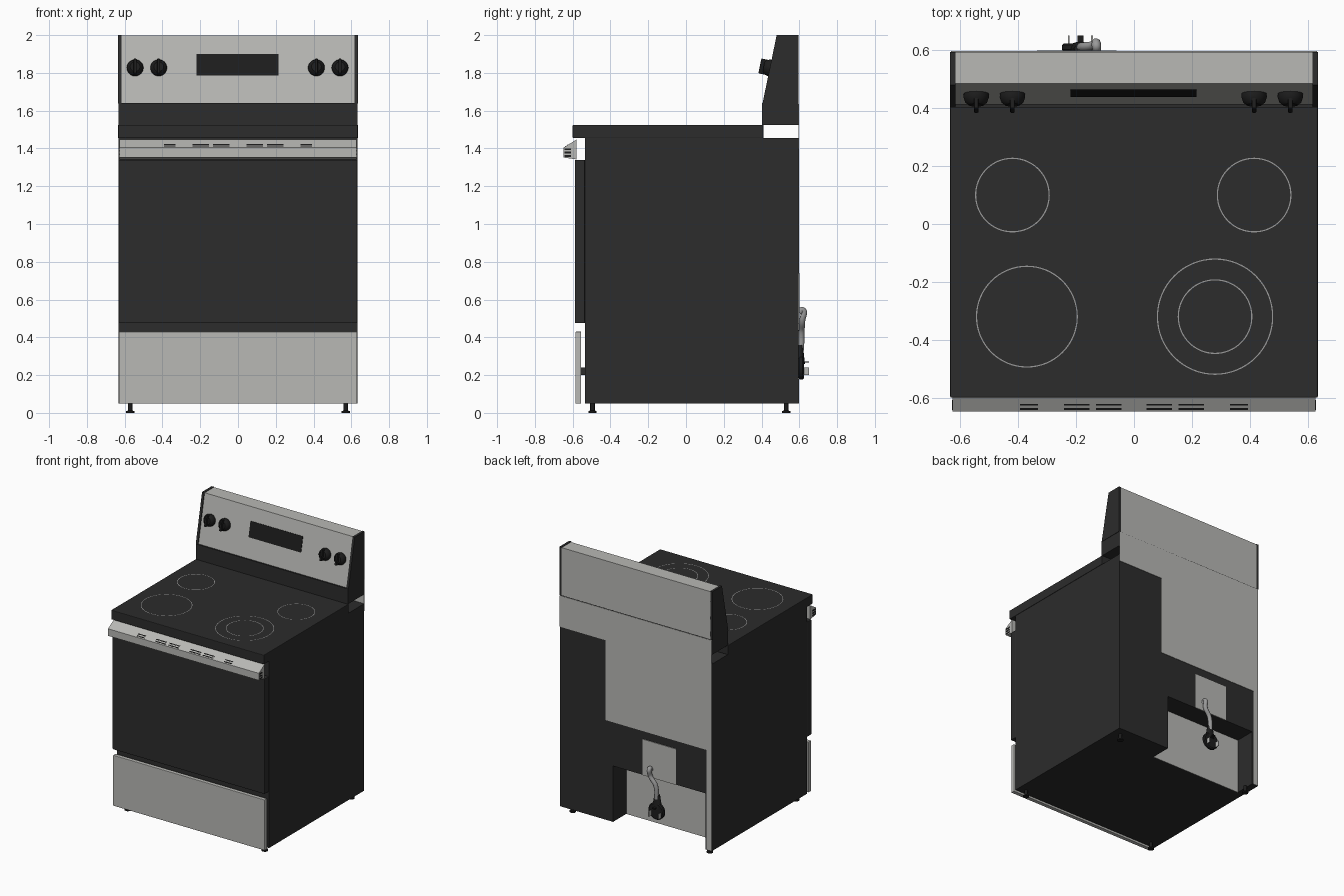
import bpy, bmesh, math
from mathutils import Vector, Matrix

cube = bpy.data.objects.get("Cube")
if cube:
    bpy.data.objects.remove(cube)


def material(name, rgb):
    m = bpy.data.materials.new(name)
    m.use_nodes = True
    m.diffuse_color = (*rgb, 1)
    m.node_tree.nodes["Principled BSDF"].inputs["Base Color"].default_value = (*rgb, 1)
    return m


black = material("black enamel", (0.025, 0.025, 0.025))
dark = material("dark plastic", (0.012, 0.012, 0.012))
steel = material("brushed steel", (0.48, 0.48, 0.46))
grey = material("ring grey", (0.32, 0.32, 0.32))


def finish(name, bm, mat, smooth=False):
    bmesh.ops.recalc_face_normals(bm, faces=bm.faces)
    mesh = bpy.data.meshes.new(name)
    bm.to_mesh(mesh)
    bm.free()
    mesh.materials.append(mat)
    ob = bpy.data.objects.new(name, mesh)
    bpy.context.collection.objects.link(ob)
    if smooth:
        bpy.ops.object.select_all(action="DESELECT")
        ob.select_set(True)
        bpy.context.view_layer.objects.active = ob
        bpy.ops.object.shade_smooth_by_angle(angle=math.radians(35))
    return ob


def box(name, x, y, z, mat, bevel=0):
    """Box given by its (min, max) range on each axis."""
    bm = bmesh.new()
    bmesh.ops.create_cube(bm, size=1)
    for v in bm.verts:
        v.co = [r[0] + (c + 0.5) * (r[1] - r[0]) for c, r in zip(v.co, (x, y, z))]
    if bevel:
        bmesh.ops.bevel(bm, geom=bm.edges[:], offset=bevel, segments=2,
                        affect="EDGES", profile=0.5)
    return finish(name, bm, mat)


def prism(name, profile, x, mat):
    """Side profile of (y, z) points extruded along x."""
    bm = bmesh.new()
    face = bm.faces.new([bm.verts.new((x[0], *p)) for p in profile])
    out = bmesh.ops.extrude_face_region(bm, geom=[face])["geom"]
    moved = [g for g in out if isinstance(g, bmesh.types.BMVert)]
    bmesh.ops.translate(bm, verts=moved, vec=(x[1] - x[0], 0, 0))
    return finish(name, bm, mat)


def lathe(name, profile, matrix, mat, sides=32):
    """Profile of (radius, height) points turned about local z."""
    bm = bmesh.new()
    loops = []
    for r, h in profile:
        loops.append([bm.verts.new((r * math.cos(a), r * math.sin(a), h))
                      for a in (math.tau * i / sides for i in range(sides))])
    for a, b in zip(loops, loops[1:]):
        for i in range(sides):
            j = (i + 1) % sides
            bm.faces.new((a[i], a[j], b[j], b[i]))
    bm.faces.new(loops[0])
    bm.faces.new(loops[-1])
    bm.transform(matrix)
    return finish(name, bm, mat, True)


# Cabinet with the socket recess cut into the lower back
W = 0.632
BACK = 0.595
body = box("cabinet", (-W, W), (-0.535, BACK), (0.05, 1.455), black)
cutter = box("recess_cutter", (-0.58, 0.19), (0.435, 0.7), (0, 0.47), black)
cutter.hide_render = True
cut = body.modifiers.new("recess", "BOOLEAN")
cut.operation = "DIFFERENCE"
cut.solver = "EXACT"
cut.object = cutter
bpy.context.view_layer.objects.active = body
bpy.ops.object.modifier_apply(modifier=cut.name)
bpy.data.objects.remove(cutter)

# Sheet metal on the back
sheet = (BACK, BACK + 0.003)
box("recess_back_sheet", (-0.58, 0.19), (0.435, 0.438), (0.05, 0.47), steel)
box("rear_upper_sheet", (-W, W), sheet, (1.4, 1.635), steel)
box("rear_sheet", (-W, 0.25), sheet, (0.8, 1.4), steel)
box("rear_edge_sheet", (-W, -0.59), sheet, (0.05, 0.8), steel)
box("terminal_cover", (-0.335, -0.06), (BACK, BACK + 0.005), (0.47, 0.74), steel)

# Door, drawer and cooktop
box("oven_door", (-W, W), (-0.588, -0.535), (0.475, 1.34), black, 0.004)
box("drawer_front", (-0.63, 0.63), (-0.585, -0.555), (0.05, 0.43), steel, 0.003)
for side in (-1, 1):
    x = sorted((side * 0.5, side * 0.52))
    box("drawer_rail", x, (-0.56, -0.53), (0.2, 0.24), black)
box("cooktop", (-0.635, 0.635), (-0.6, 0.41), (1.455, 1.525), black, 0.004)

# Burner rings printed on the glass
RINGS = [(-0.42, 0.1, 0.127), (0.415, 0.1, 0.127), (-0.37, -0.32, 0.174),
         (0.28, -0.32, 0.199), (0.28, -0.32, 0.127)]
for cx, cy, r in RINGS:
    bm = bmesh.new()
    n = 64
    rims = [[bm.verts.new((cx + q * math.cos(math.tau * i / n),
                           cy + q * math.sin(math.tau * i / n), 1.526))
             for i in range(n)] for q in (r - 0.002, r + 0.002)]
    for i in range(n):
        j = (i + 1) % n
        bm.faces.new((rims[0][i], rims[1][i], rims[1][j], rims[0][j]))
    finish("burner_ring", bm, grey)

# Vented handle bar across the top of the door
prism("door_handle", [(-0.648, 1.352), (-0.58, 1.342), (-0.58, 1.447), (-0.648, 1.405)],
      (-0.627, 0.627), steel)
tilt = math.atan2(0.042, 0.068)
for cx, length in ((0.362, 0.062), (0.198, 0.088), (0.088, 0.088)):
    for side in (-1, 1):
        for y in (-0.638, -0.624):
            z = 1.405 + (y + 0.648) * math.tan(tilt)
            bm = bmesh.new()
            bmesh.ops.create_cube(bm, size=1)
            bm.transform(Matrix.Translation((side * cx, y, z)) @ Matrix.Rotation(tilt, 4, "X")
                         @ Matrix.Diagonal((length, 0.007, 0.003, 1)))
            finish("vent_slot", bm, dark)
for side in (-1, 1):
    x = sorted((side * 0.626, side * 0.629))
    for z in (1.36, 1.378, 1.396):
        box("handle_end_slot", x, (-0.642, -0.608), (z - 0.005, z + 0.005), dark)

# Backguard: black plinth, sloped steel panel and black end caps
box("backguard_base", (-W, W), (0.402, BACK), (1.525, 1.64), black)
slope = [(0.412, 1.638), (0.485, 1.997), (BACK, 1.997), (BACK, 1.638)]
prism("control_panel", slope, (-0.62, 0.62), steel)
cap = [(0.405, 1.638), (0.48, 2.0), (BACK, 2.0), (BACK, 1.638)]
for side in (-1, 1):
    prism("end_cap", cap, sorted((side * 0.617, side * 0.635)), black)

# Frame on the sloped face: local z points out of the panel, local y up the slope
up = Vector((0, 0.073, 0.359)).normalized()
out = Vector((0, -up.z, up.y))


def on_panel(x, z):
    y = 0.412 + (z - 1.638) * up.y / up.z
    return Matrix(((1, 0, 0, x), (0, up.y, out.y, y), (0, up.z, out.z, z), (0, 0, 0, 1)))


bm = bmesh.new()
bmesh.ops.create_cube(bm, size=1)
bm.transform(on_panel(-0.002, 1.843) @ Matrix.Diagonal((0.435, 0.115, 0.008, 1)))
finish("display", bm, dark)

# Control knobs with a grip bar
for x in (-0.545, -0.42, 0.415, 0.54):
    place = on_panel(x, 1.825)
    lathe("knob", [(0.043, 0), (0.044, 0.012), (0.038, 0.03), (0.026, 0.04)], place, dark)
    bm = bmesh.new()
    bmesh.ops.create_cube(bm, size=1)
    bm.transform(place @ Matrix.Translation((0, 0, 0.035)) @ Matrix.Diagonal((0.016, 0.08, 0.05, 1)))
    bmesh.ops.bevel(bm, geom=bm.edges[:], offset=0.004, segments=2, affect="EDGES", profile=0.5)
    finish("knob_grip", bm, dark)

# Levelling feet
for x in (-0.57, 0.57):
    for y in (-0.495, 0.53):
        lathe("foot", [(0.022, 0), (0.022, 0.01), (0.012, 0.012), (0.012, 0.055)],
              Matrix.Translation((x, y, 0)), dark, 16)

# Power cord and plug
curve = bpy.data.curves.new("power_cord", "CURVE")
curve.dimensions = "3D"
curve.bevel_depth = 0.016
curve.bevel_resolution = 3
path = [(-0.13, 0.6, 0.53), (-0.13, 0.617, 0.545), (-0.135, 0.616, 0.49),
        (-0.175, 0.612, 0.43), (-0.185, 0.61, 0.33)]
spline = curve.splines.new("BEZIER")
spline.bezier_points.add(len(path) - 1)
for point, co in zip(spline.bezier_points, path):
    point.co = co
    point.handle_left_type = point.handle_right_type = "AUTO"
curve.materials.append(grey)
cord = bpy.data.objects.new("power_cord", curve)
bpy.context.collection.objects.link(cord)

lathe("plug_neck", [(0.04, 0.26), (0.03, 0.31), (0.022, 0.36)],
      Matrix.Translation((-0.185, 0.606, 0)) @ Matrix.Diagonal((1, 0.6, 1, 1)), dark, 20)
lathe("plug_body", [(0.055, 0), (0.064, 0.006), (0.064, 0.022), (0.056, 0.028)],
      Matrix.Translation((-0.185, 0.596, 0.24)) @ Matrix.Rotation(-math.pi / 2, 4, "X"), dark)
for x, z in ((-0.225, 0.22), (-0.145, 0.22)):
    box("plug_blade", (x - 0.003, x + 0.003), (0.62, 0.652), (z - 0.02, z + 0.02), steel)
box("plug_ground_pin", (-0.195, -0.175), (0.62, 0.652), (0.266, 0.273), dark)
